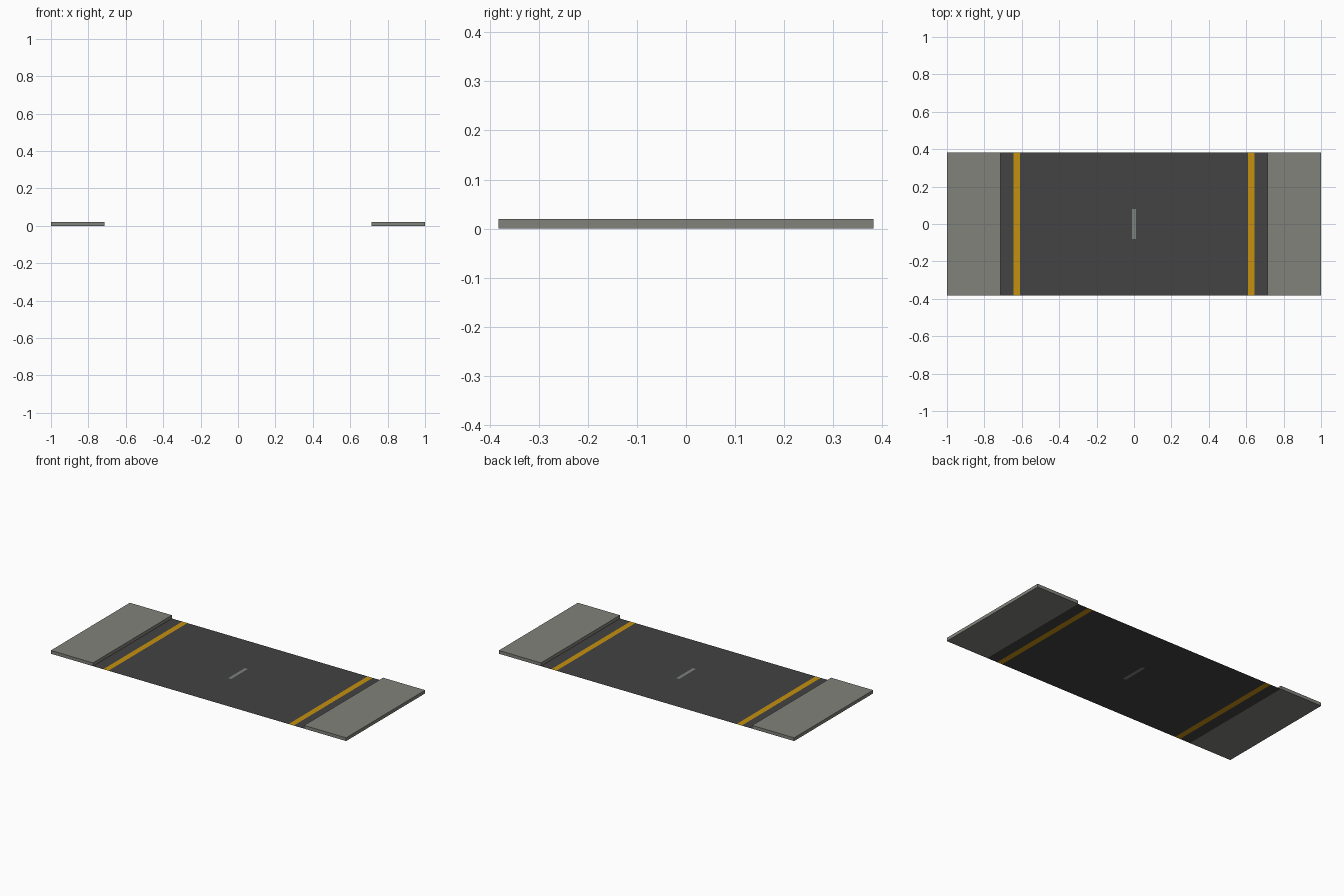
import bpy, bmesh

if "Cube" in bpy.data.objects:
    bpy.data.objects.remove(bpy.data.objects["Cube"])


def lin(c):
    c /= 255
    return c / 12.92 if c <= 0.04045 else ((c + 0.055) / 1.055) ** 2.4


def mat(name, r, g, b):
    m = bpy.data.materials.new(name)
    m.diffuse_color = (lin(r), lin(g), lin(b), 1)
    m.use_nodes = True
    m.node_tree.nodes["Principled BSDF"].inputs["Base Color"].default_value = m.diffuse_color
    return m


asphalt = mat("asphalt", 67, 67, 67)
yellow = mat("yellow_paint", 197, 145, 15)
concrete = mat("concrete", 128, 130, 122)
dash = mat("faded_dash_paint", 124, 130, 126)

HALF_Y, CURB_X, HEIGHT = 0.382, 0.715, 0.02


def finish(bm, name, mats):
    me = bpy.data.meshes.new(name)
    bm.to_mesh(me)
    bm.free()
    for m in mats:
        me.materials.append(m)
    ob = bpy.data.objects.new(name, me)
    bpy.context.collection.objects.link(ob)
    return ob


# Road: a single flat sheet cut along the painted lines
xs = [-CURB_X, -0.645, -0.61, -0.01, 0.01, 0.61, 0.645, CURB_X]
ys = [-HALF_Y, -0.08, 0.08, HALF_Y]
bm = bmesh.new()
grid = [[bm.verts.new((x, y, 0)) for y in ys] for x in xs]
for i in range(len(xs) - 1):
    for j in range(len(ys) - 1):
        f = bm.faces.new((grid[i][j], grid[i + 1][j], grid[i + 1][j + 1], grid[i][j + 1]))
        c = f.calc_center_median()
        if 0.61 < abs(c.x) < 0.645:
            f.material_index = 1        # edge lines
        elif abs(c.x) < 0.01 and abs(c.y) < 0.08:
            f.material_index = 2        # centre dash
finish(bm, "road_surface", [asphalt, yellow, dash])

# Raised sidewalks on both sides
for side, name in ((-1, "left_sidewalk"), (1, "right_sidewalk")):
    bm = bmesh.new()
    bmesh.ops.create_cube(bm, size=1)
    bmesh.ops.scale(bm, vec=(1 - CURB_X, 2 * HALF_Y, HEIGHT), verts=bm.verts)
    bmesh.ops.translate(bm, vec=(side * (1 + CURB_X) / 2, 0, HEIGHT / 2), verts=bm.verts)
    finish(bm, name, [concrete])
